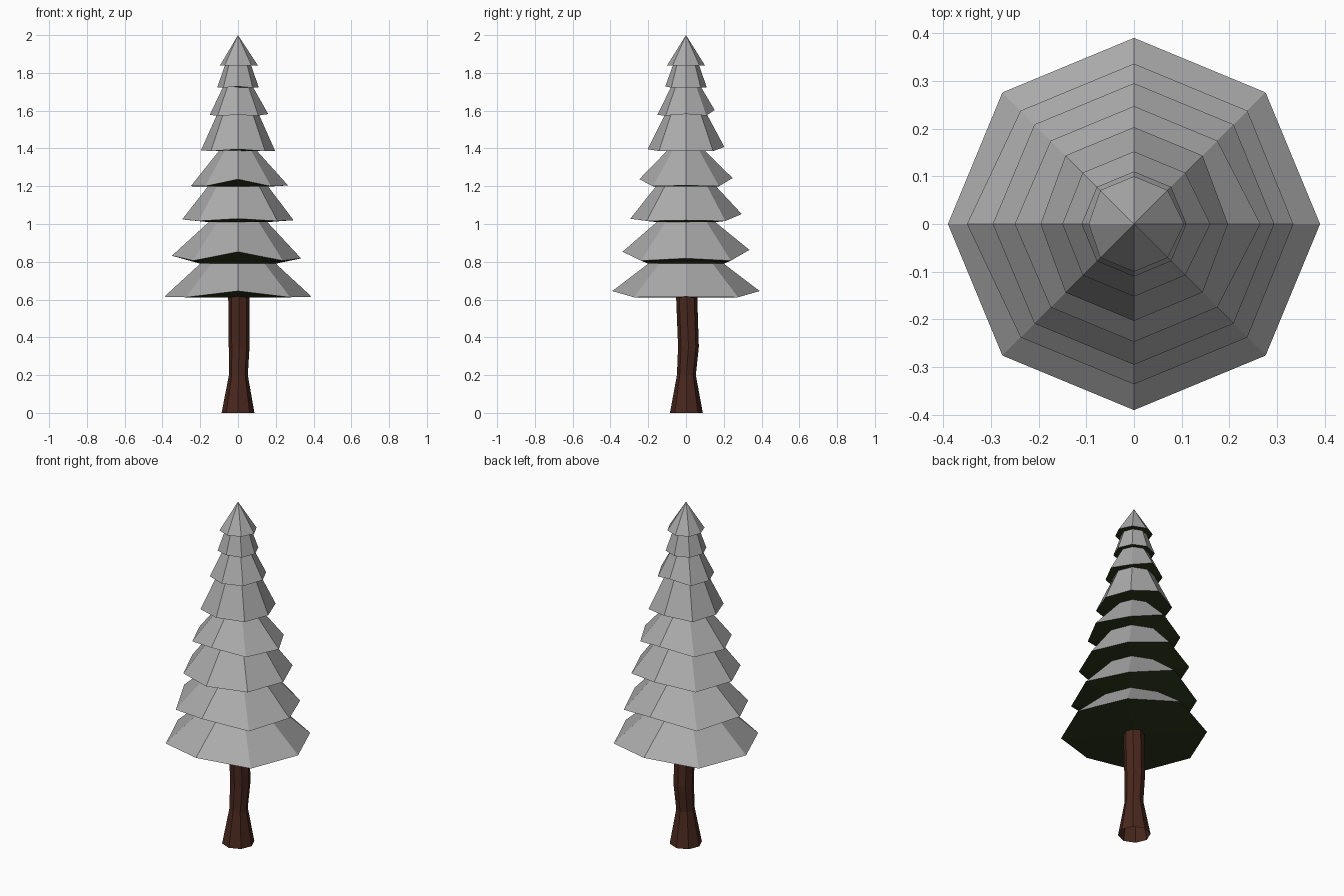
import bpy, bmesh
from math import cos, sin, pi

if "Cube" in bpy.data.objects:
    bpy.data.objects.remove(bpy.data.objects["Cube"])

SIDES = 8


def material(name, rgb):
    m = bpy.data.materials.new(name)
    m.diffuse_color = (*rgb, 1)
    m.use_nodes = True
    m.node_tree.nodes["Principled BSDF"].inputs["Base Color"].default_value = m.diffuse_color
    return m


def add_ring(bm, radii, heights, cx=0, cy=0):
    return [bm.verts.new((cx + radii[i] * cos(i * 2 * pi / SIDES),
                          cy + radii[i] * sin(i * 2 * pi / SIDES), heights[i]))
            for i in range(SIDES)]


def bridge(bm, low, high, mat=0):
    for i in range(SIDES):
        j = (i + 1) % SIDES
        bm.faces.new((low[i], low[j], high[j], high[i])).material_index = mat


def finish(bm, name, mats):
    me = bpy.data.meshes.new(name)
    bm.to_mesh(me)
    bm.free()
    for m in mats:
        me.materials.append(m)
    ob = bpy.data.objects.new(name, me)
    bpy.context.collection.objects.link(ob)


snow = material("snow", (0.41, 0.41, 0.41))
needles = material("dark_needles", (0.024, 0.036, 0.01))
bark = material("bark", (0.066, 0.021, 0.013))

# Branch tiers: rim radius at +x, -x and elsewhere,
# rim height at +x, -x, -y, +y and diagonals, then neck radius and height
tiers = [
    (0.39, 0.39, 0.39, 0.615, 0.615, 0.645, 0.645, 0.612, 0.20, 0.79),
    (0.334, 0.35, 0.336, 0.818, 0.832, 0.853, 0.863, 0.806, 0.155, 1.01),
    (0.294, 0.296, 0.295, 1.02, 1.024, 1.028, 1.053, 1.016, 0.16, 1.198),
    (0.265, 0.25, 0.247, 1.204, 1.20, 1.237, 1.243, 1.20, 0.10, 1.388),
    (0.197, 0.196, 0.203, 1.386, 1.39, 1.396, 1.408, 1.386, 0.11, 1.582),
    (0.16, 0.15, 0.152, 1.582, 1.577, 1.577, 1.603, 1.574, 0.08, 1.724),
    (0.11, 0.11, 0.11, 1.723, 1.723, 1.728, 1.723, 1.722, 0.07, 1.838),
    (0.105, 0.095, 0.10, 1.84, 1.84, 1.84, 1.84, 1.84, 0, 2.0),
]
bm = bmesh.new()
neck = None
for rp, rn, r, zp, zn, zf, zb, zd, nr, nz in tiers:
    rim = add_ring(bm, [rp, r, r, r, rn, r, r, r],
                   [zp, zd, zb, zd, zn, zd, zf, zd])
    if neck:
        bridge(bm, neck, rim, 1)          # dark underside
    else:
        # closed bottom of the lowest tier
        hub = bm.verts.new((0, 0, 0.612))
        for i in range(SIDES):
            bm.faces.new((hub, rim[(i + 1) % SIDES], rim[i])).material_index = 1
    if nr:
        neck = add_ring(bm, [nr] * SIDES, [nz] * SIDES)
        bridge(bm, rim, neck)             # snowy top
    else:
        tip = bm.verts.new((0, 0, nz))
        for i in range(SIDES):
            bm.faces.new((rim[i], rim[(i + 1) % SIDES], tip))
finish(bm, "branches", [snow, needles])

# Trunk: slightly bent open tube, flared at the foot (radius, height, centre x, centre y)
bm = bmesh.new()
rings = [add_ring(bm, [r] * SIDES, [z] * SIDES, x, y) for r, z, x, y in [
    (0.087, 0, 0, 0.002), (0.05, 0.2, 0.002, 0.002),
    (0.055, 0.35, 0.006, 0.013), (0.056, 0.63, 0.004, 0.003)]]
for a, b in zip(rings, rings[1:]):
    bridge(bm, a, b)
finish(bm, "trunk", [bark])
